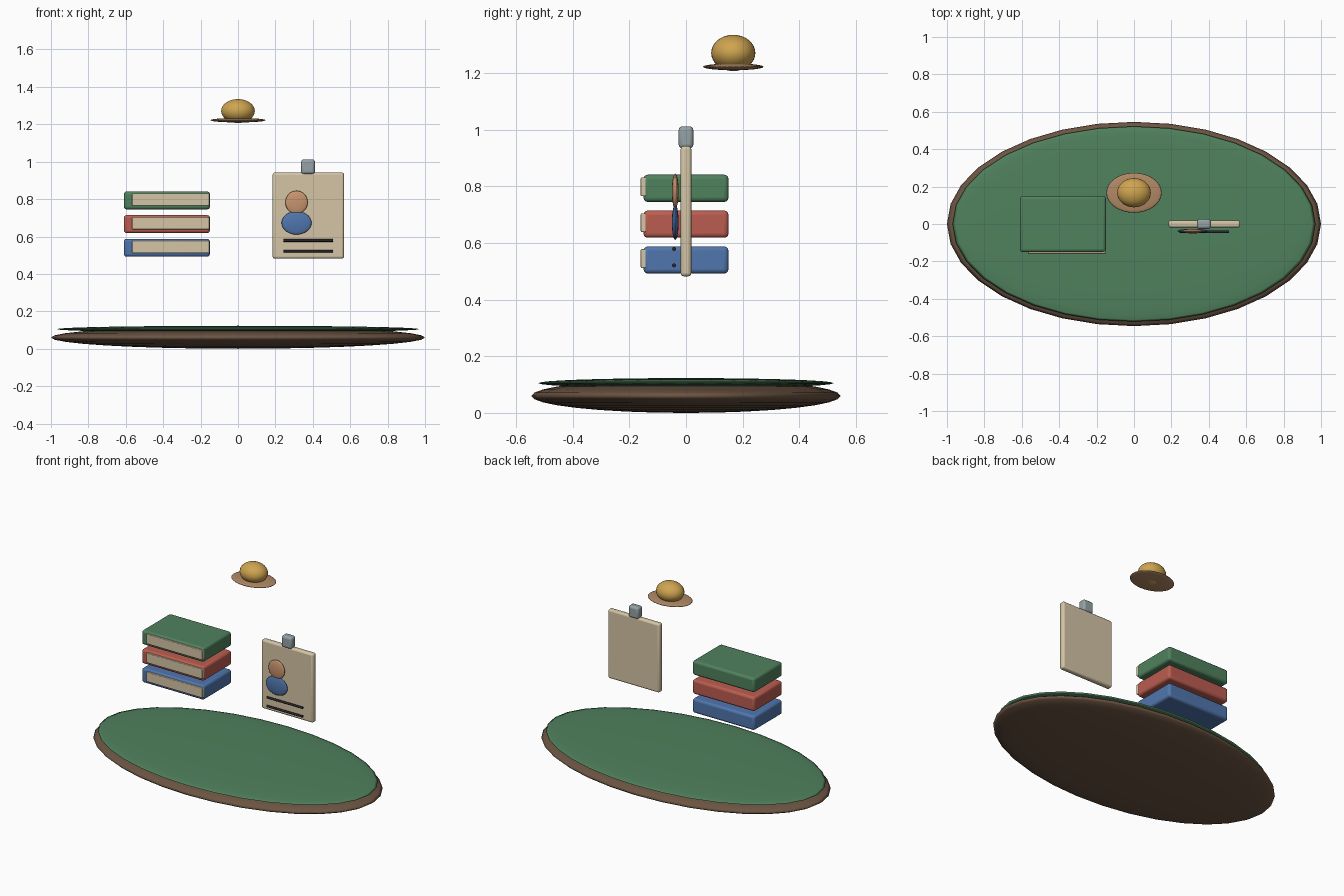
import bpy
import math

if "Cube" in bpy.data.objects:
    bpy.data.objects.remove(bpy.data.objects["Cube"])


def material(name, rgb):
    m = bpy.data.materials.new(name)
    m.diffuse_color = (*rgb, 1)
    m.use_nodes = True
    m.node_tree.nodes["Principled BSDF"].inputs["Base Color"].default_value = m.diffuse_color
    return m


WOOD = material("dark_wood", (0.15, 0.09, 0.055))
GREEN = material("green", (0.08, 0.22, 0.11))
RED = material("red", (0.50, 0.11, 0.08))
BLUE = material("blue", (0.08, 0.18, 0.42))
CREAM = material("cream", (0.66, 0.56, 0.38))
SKIN = material("skin", (0.58, 0.30, 0.16))
STRAW = material("straw", (0.44, 0.25, 0.13))
GOLD = material("gold", (0.62, 0.37, 0.08))
STEEL = material("steel", (0.30, 0.36, 0.38))
INK = material("ink", (0.02, 0.02, 0.025))


def finish(name, mat):
    ob = bpy.context.object
    ob.name = name
    ob.data.materials.append(mat)
    return ob


def ellipsoid(name, centre, radii, mat):
    bpy.ops.mesh.primitive_uv_sphere_add(segments=32, ring_count=16, radius=1, location=centre)
    ob = finish(name, mat)
    ob.scale = radii
    bpy.ops.object.transform_apply(location=False, rotation=False, scale=True)
    bpy.ops.object.shade_smooth()
    return ob


def box(name, lo, hi, bevel, mat):
    centre = [(a + b) / 2 for a, b in zip(lo, hi)]
    bpy.ops.mesh.primitive_cube_add(size=1, location=centre)
    ob = finish(name, mat)
    ob.scale = [b - a for a, b in zip(lo, hi)]
    bpy.ops.object.transform_apply(location=False, rotation=False, scale=True)
    bpy.ops.object.shade_smooth_by_angle(angle=math.radians(30))
    if bevel:
        mod = ob.modifiers.new("soft_edges", 'BEVEL')
        mod.width = bevel
        mod.segments = 3
    return ob


# Oval base with its green top
ellipsoid("base", (0, 0, 0.06), (1, 0.546, 0.06), WOOD)
ellipsoid("base_top", (0, 0, 0.105), (0.97, 0.522, 0.018), GREEN)

# Three books, bottom to top, each with a page block at the front
for i, (colour, mat) in enumerate((("blue", BLUE), ("red", RED), ("green", GREEN))):
    z = 0.54 + i * 0.1265
    box(f"{colour}_book", (-0.61, -0.15, z - 0.048), (-0.15, 0.15, z + 0.048), 0.015, mat)
    box(f"{colour}_book_pages", (-0.567, -0.16, z - 0.028), (-0.152, -0.135, z + 0.038), 0.004, CREAM)

# Identity card with clip, portrait and two lines
box("card", (0.185, -0.019, 0.482), (0.567, 0.019, 0.942), 0.012, CREAM)
box("card_clip", (0.337, -0.026, 0.934), (0.412, 0.026, 1.012), 0.014, STEEL)
ellipsoid("portrait_head", (0.313, -0.038, 0.783), (0.06, 0.012, 0.062), SKIN)
ellipsoid("portrait_body", (0.313, -0.038, 0.673), (0.08, 0.012, 0.062), BLUE)
for i, z in enumerate((0.579, 0.521)):
    bpy.ops.mesh.primitive_cylinder_add(vertices=16, radius=0.007, depth=0.264,
                                        location=(0.376, -0.042, z),
                                        rotation=(0, math.pi / 2, 0))
    finish(f"card_line_{i + 1}", INK)
    bpy.ops.object.shade_smooth_by_angle(angle=math.radians(30))

# Floating hat
ellipsoid("hat_brim", (0, 0.167, 1.222), (0.148, 0.107, 0.012), STRAW)
ellipsoid("hat_crown", (0, 0.167, 1.271), (0.09, 0.078, 0.064), GOLD)
